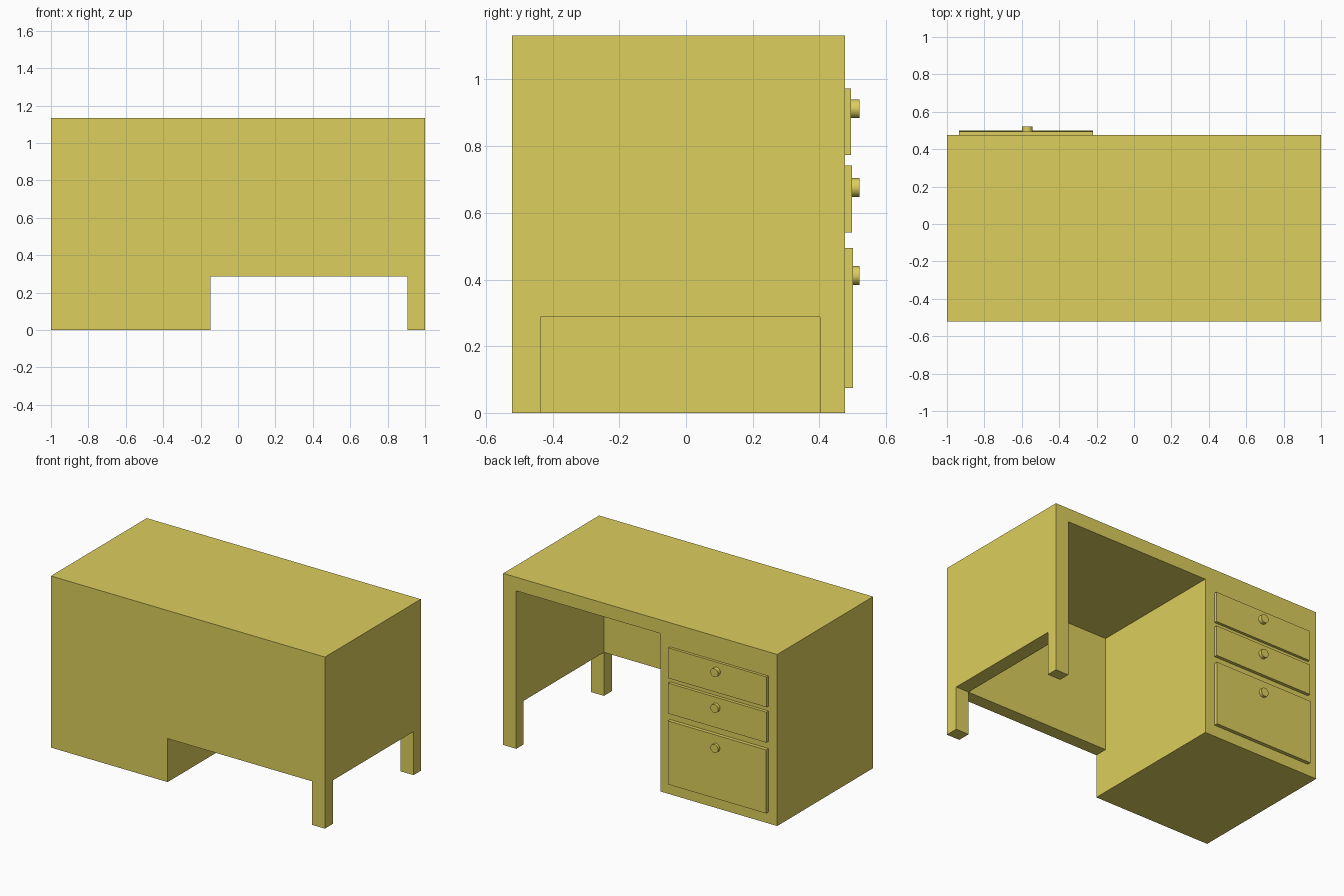
import bpy
from math import pi

if "Cube" in bpy.data.objects:
    bpy.data.objects.remove(bpy.data.objects["Cube"])

# Main dimensions
X0, X1 = -1.0, 1.0
Y0, Y1 = -0.522, 0.477
TOP = 1.132
PED_X, LEG_X = -0.148, 0.905      # kneehole sides
PANEL_Y, LEG_Y = -0.437, 0.402    # inner faces of front panel and back leg
APRON_Z, UNDER_Z = 0.287, 1.042   # panel bottoms and underside of top
KNOB_X = -0.57


def box(name, x, y, z):
    bpy.ops.mesh.primitive_cube_add(
        size=1, location=((x[0] + x[1]) / 2, (y[0] + y[1]) / 2, (z[0] + z[1]) / 2))
    o = bpy.context.object
    o.name = name
    o.scale = (x[1] - x[0], y[1] - y[0], z[1] - z[0])
    bpy.ops.object.transform_apply(location=False, rotation=False, scale=True)
    return o


def cut(target, name, x, y, z):
    cutter = box(name, x, y, z)
    cutter.hide_render = True
    mod = target.modifiers.new(name, 'BOOLEAN')
    mod.operation = 'DIFFERENCE'
    mod.solver = 'EXACT'
    mod.object = cutter
    bpy.context.view_layer.objects.active = target
    bpy.ops.object.modifier_apply(modifier=mod.name)
    bpy.data.objects.remove(cutter, do_unlink=True)


wood = bpy.data.materials.new("yellow_wood")
wood.diffuse_color = (0.72, 0.62, 0.11, 1)
wood.use_nodes = True
wood.node_tree.nodes["Principled BSDF"].inputs["Base Color"].default_value = wood.diffuse_color

# Desk body: one block with the kneehole and the leg gaps carved out
body = box("desk_body", (X0, X1), (Y0, Y1), (0, TOP))
cut(body, "kneehole", (PED_X, LEG_X), (PANEL_Y, 1), (-0.5, UNDER_Z))
cut(body, "front_gap", (PED_X, LEG_X), (-1, 0), (-0.5, APRON_Z))
cut(body, "side_gap", (0.7, 1.5), (PANEL_Y, LEG_Y), (-0.5, APRON_Z))
body.data.materials.append(wood)

# Drawers with round knobs: bottom, top, front face y, knob height
drawers = {
    "top": (0.773, 0.973, 0.495, 0.912),
    "middle": (0.541, 0.742, 0.498, 0.676),
    "bottom": (0.075, 0.494, 0.501, 0.412),
}
for label, (z0, z1, face, kz) in drawers.items():
    front = box(label + "_drawer_front", (-0.935, -0.218), (Y1 - 0.005, face), (z0, z1))
    front.data.materials.append(wood)

    k0, k1 = face - 0.005, 0.52
    bpy.ops.mesh.primitive_cylinder_add(
        vertices=32, radius=0.028, depth=k1 - k0,
        location=(KNOB_X, (k0 + k1) / 2, kz), rotation=(pi / 2, 0, 0))
    knob = bpy.context.object
    knob.name = label + "_drawer_knob"
    knob.data.materials.append(wood)
    bpy.ops.object.shade_smooth_by_angle()
